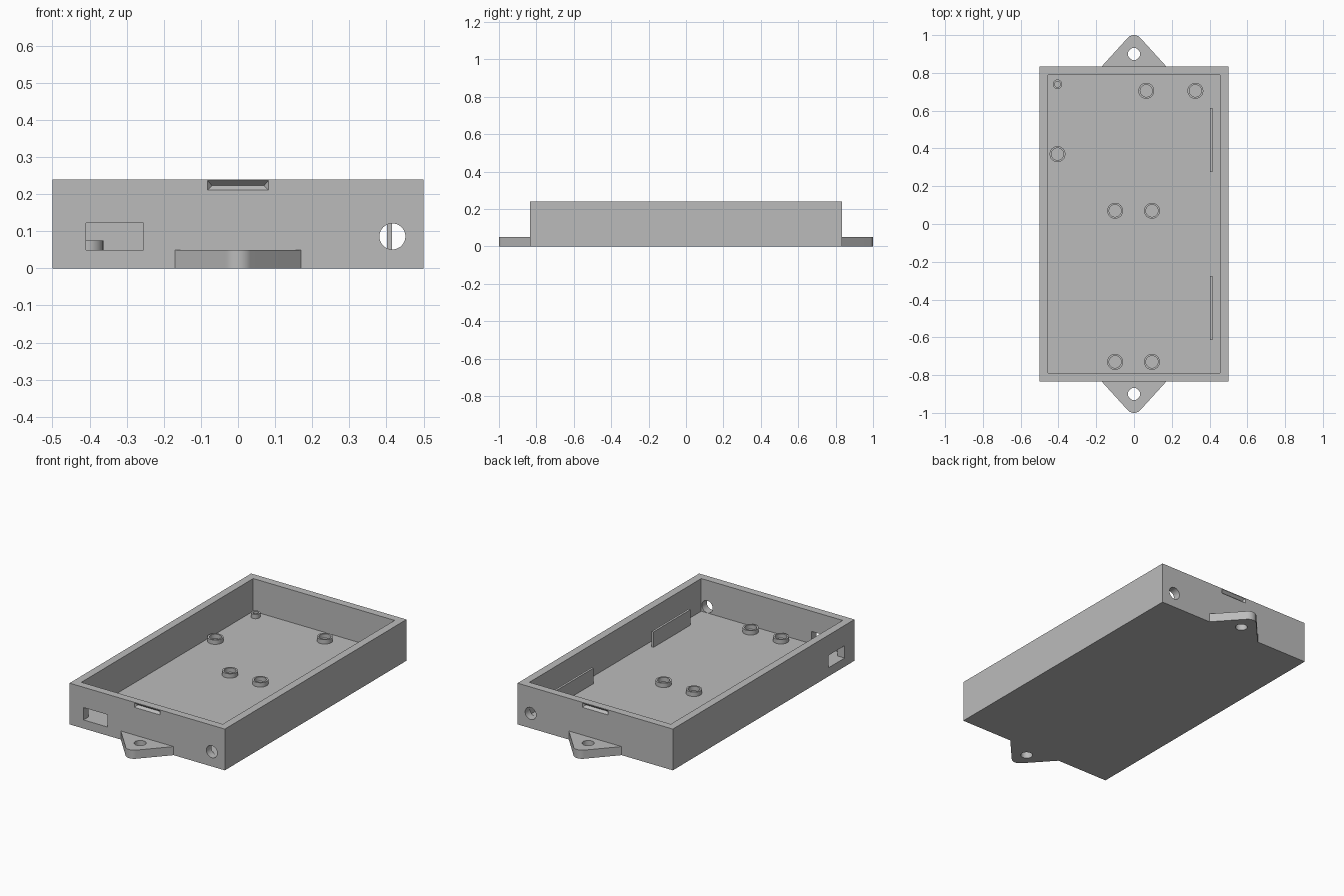
import bpy, bmesh
from math import sin, cos, pi, radians
from mathutils import Matrix, Vector

if "Cube" in bpy.data.objects:
    bpy.data.objects.remove(bpy.data.objects["Cube"])

grey = bpy.data.materials.new("plain grey")
grey.use_nodes = True
COLOUR = (0.5, 0.5, 0.5, 1)
grey.diffuse_color = COLOUR
grey.node_tree.nodes["Principled BSDF"].inputs["Base Color"].default_value = COLOUR


def finish(name, bm):
    bmesh.ops.recalc_face_normals(bm, faces=bm.faces)
    mesh = bpy.data.meshes.new(name)
    bm.to_mesh(mesh)
    bm.free()
    mesh.materials.append(grey)
    obj = bpy.data.objects.new(name, mesh)
    bpy.context.collection.objects.link(obj)
    return obj


def box(name, low, high):
    low, high = Vector(low), Vector(high)
    bm = bmesh.new()
    bmesh.ops.create_cube(bm, size=1)
    for v in bm.verts:
        v.co = (low + high) / 2 + v.co * (high - low)
    return finish(name, bm)


def cylinder(name, centre, radius, depth, along_y=False):
    turn = Matrix.Rotation(pi / 2, 4, "X") if along_y else Matrix()
    bm = bmesh.new()
    bmesh.ops.create_cone(bm, cap_ends=True, segments=48, radius1=radius, radius2=radius,
                          depth=depth, matrix=Matrix.Translation(centre) @ turn)
    return finish(name, bm)


def prism(name, outline, z0, z1):
    bm = bmesh.new()
    face = bm.faces.new([bm.verts.new((x, y, z0)) for x, y in outline])
    top = bmesh.ops.extrude_face_region(bm, geom=[face])
    verts = [g for g in top["geom"] if isinstance(g, bmesh.types.BMVert)]
    bmesh.ops.translate(bm, verts=verts, vec=(0, 0, z1 - z0))
    return finish(name, bm)


def activate(obj):
    bpy.ops.object.select_all(action="DESELECT")
    obj.select_set(True)
    bpy.context.view_layer.objects.active = obj


def cut(obj, *cutters):
    activate(obj)
    for cutter in cutters:
        cutter.hide_render = True
        mod = obj.modifiers.new("cut", "BOOLEAN")
        mod.operation, mod.solver, mod.object = "DIFFERENCE", "EXACT", cutter
        bpy.ops.object.modifier_apply(modifier=mod.name)
        bpy.data.objects.remove(cutter)


def smooth(obj):
    activate(obj)
    bpy.ops.object.shade_smooth_by_angle(angle=radians(30))


W, L, H, FLOOR = 0.5, 0.835, 0.24, 0.05


def pry_groove(side):
    # Wedge that narrows to a ridge inside the wall
    bm = bmesh.new()
    y = side * (L + 0.001)
    mouth = [bm.verts.new((x, y, z)) for x, z in
             ((-0.083, 0.21), (0.083, 0.21), (0.083, 0.237), (-0.083, 0.237))]
    left, right = [bm.verts.new((x, side * (L - 0.015), 0.223)) for x in (-0.07, 0.07)]
    a, b, c, d = mouth
    for f in (mouth, (a, b, right, left), (d, c, right, left), (a, d, left), (b, c, right)):
        bm.faces.new(f)
    return finish("groove_cutter", bm)


# Tray with cable openings and pry grooves
tray = box("tray", (-W, -L, 0), (W, L, H))
cut(tray,
    box("cavity", (-0.455, -0.79, FLOOR), (0.455, 0.79, H + 0.1)),
    box("front_port", (-0.41, -L - 0.1, FLOOR), (-0.255, -0.75, 0.122)),
    box("side_port", (-W - 0.1, -0.745, FLOOR), (-0.42, -0.595, 0.122)),
    cylinder("cable_hole", (0.416, 0, 0.086), 0.035, 2, along_y=True),
    pry_groove(-1), pry_groove(1))
smooth(tray)

# Rounded mounting tabs at both ends
for name, side in (("front_tab", -1), ("back_tab", 1)):
    arc = [radians(42 + 96 * i / 16) for i in range(17)]
    outline = [(0.17, L - 0.01), (0.17, L)]
    outline += [(0.045 * cos(a), 0.955 + 0.045 * sin(a)) for a in arc]
    outline += [(-0.17, L), (-0.17, L - 0.01)]
    tab = prism(name, [(x, side * y) for x, y in outline], 0, FLOOR)
    cut(tab, cylinder("screw_hole", (0, side * 0.9, 0), 0.032, 0.3))
    smooth(tab)

# Hollow standoffs on the floor
spots = [(0.065, 0.705), (0.325, 0.705), (-0.405, 0.37), (-0.1, 0.07),
         (0.095, 0.07), (-0.1, -0.73), (0.095, -0.73)]
standoffs = [(x, y, 0.042, 0.032) for x, y in spots] + [(-0.405, 0.74, 0.025, 0.015)]
for i, (x, y, outer, inner) in enumerate(standoffs):
    ring = cylinder(f"standoff_{i + 1}", (x, y, 0.06), outer, 0.03)
    cut(ring, cylinder("bore", (x, y, 0.06), inner, 0.1))
    smooth(ring)

# Upright retaining fins beside the left wall
for name, y in (("front_fin", -0.615), ("back_fin", 0.275)):
    box(name, (0.402, y, FLOOR - 0.01), (0.415, y + 0.34, 0.14))
